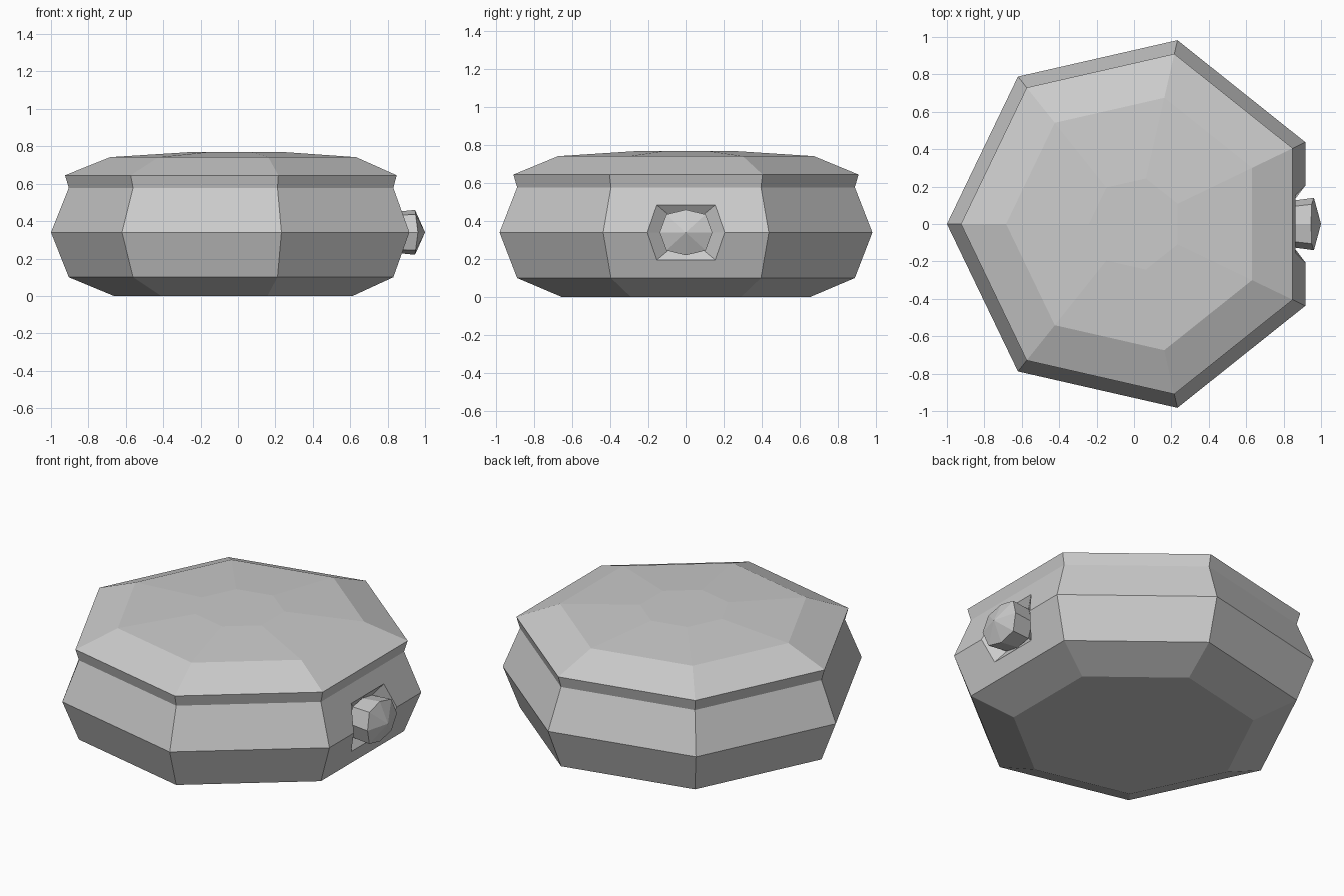
import bpy
import bmesh
from math import cos, sin, tau

cube = bpy.data.objects.get("Cube")
if cube:
    bpy.data.objects.remove(cube)

grey = bpy.data.materials.new("plain_grey")
grey.use_nodes = True
grey.diffuse_color = (0.6, 0.6, 0.6, 1)
grey.node_tree.nodes["Principled BSDF"].inputs["Base Color"].default_value = (0.6, 0.6, 0.6, 1)

SIDES = 7
CENTRE_X = 0.008
MID_Z = 0.34
bm = bmesh.new()


def heptagon(radius, z):
    """Ring whose flat side faces +x, between its last and first corner."""
    angles = [tau * (i + 0.5) / SIDES for i in range(SIDES)]
    return [bm.verts.new((CENTRE_X + radius * cos(a), radius * sin(a), z)) for a in angles]


def bridge(lower, upper, skip=None):
    n = len(lower)
    for i in range(n):
        if i != skip:
            j = (i + 1) % n
            bm.faces.new((lower[i], lower[j], upper[j], upper[i]))


def octagon(side, corner_y, corner_z, top, x_at):
    """Ring around the +x axis; x_at gives the depth for each height."""
    points = [(side, 0), (corner_y, corner_z), (0, top), (-corner_y, corner_z),
              (-side, 0), (-corner_y, -corner_z), (0, -top), (corner_y, -corner_z)]
    return [bm.verts.new((x_at(z), y, MID_Z + z)) for y, z in points]


# Faceted case: stacked heptagons, leaving the socket side open
profile = [(0.672, 0), (0.913, 0.1), (1.008, MID_Z), (0.913, 0.578),
           (0.933, 0.645), (0.692, 0.742), (0.25, 0.77)]
rings = [heptagon(r, z) for r, z in profile]
for level in range(len(rings) - 1):
    bridge(rings[level], rings[level + 1], SIDES - 1 if level in (1, 2) else None)
bm.faces.new(rings[0][::-1])
bm.faces.new(rings[-1])

# Socket opening, lying on the two sloped panels of the +x side
rim = octagon(0.205, 0.155, 0.145, 0.145, lambda z: 0.916 - 0.36 * abs(z))
low, mid, high = rings[1:4]
bm.faces.new([mid[-1]] + rim[4::-1] + [mid[0], high[0], high[-1]])
bm.faces.new([mid[0], rim[0]] + rim[:3:-1] + [mid[-1], low[-1], low[0]])

# Sloped socket walls, then the crown knob flaring out to a blunt point
base = octagon(0.122, 0.092, 0.092, 0.108, lambda z: 0.83)
crown = octagon(0.14, 0.105, 0.095, 0.12, lambda z: 0.962 - 0.13 * abs(z))
bridge(rim, base)
bridge(base, crown)
tip = bm.verts.new((1, 0, MID_Z))
for i in range(8):
    bm.faces.new((crown[i], crown[(i + 1) % 8], tip))

bmesh.ops.recalc_face_normals(bm, faces=bm.faces)
mesh = bpy.data.meshes.new("watch_case")
bm.to_mesh(mesh)
bm.free()
mesh.materials.append(grey)
case = bpy.data.objects.new("case_with_crown", mesh)
bpy.context.collection.objects.link(case)
